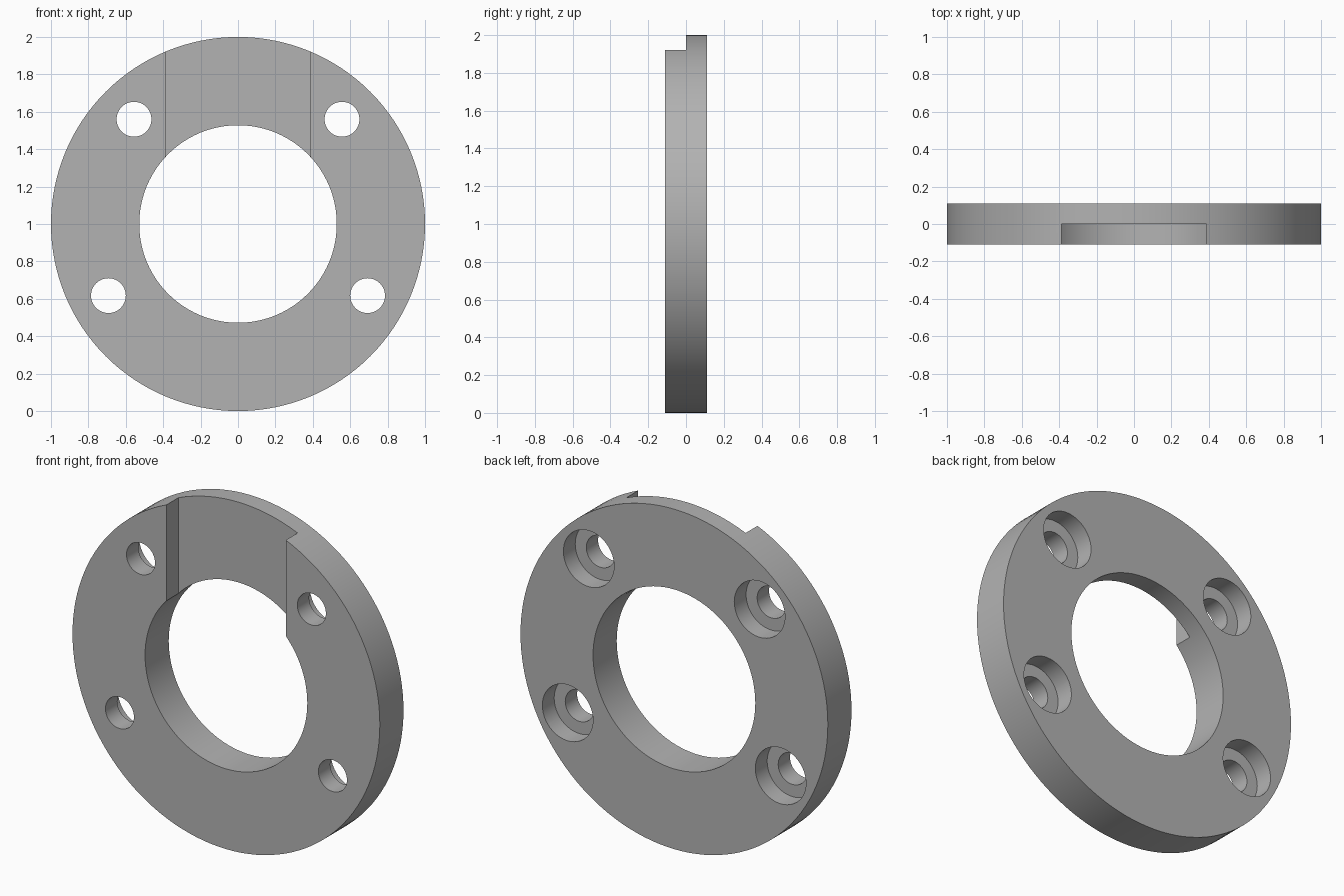
import bpy
import math

HALF = 0.11          # half of the plate thickness
CENTRE_Z = 1.0

cube = bpy.data.objects.get("Cube")
if cube:
    bpy.data.objects.remove(cube, do_unlink=True)

grey = bpy.data.materials.new("machined_grey")
grey.use_nodes = True
colour = (0.45, 0.45, 0.45, 1.0)
grey.diffuse_color = colour
grey.node_tree.nodes["Principled BSDF"].inputs["Base Color"].default_value = colour


def disc(name, radius, x, z, y0, y1, sides):
    """Cylinder running along y from y0 to y1."""
    bpy.ops.mesh.primitive_cylinder_add(
        vertices=sides, radius=radius, depth=y1 - y0,
        location=(x, (y0 + y1) / 2, z), rotation=(math.pi / 2, 0, 0))
    obj = bpy.context.object
    obj.name = name
    bpy.ops.object.transform_apply(location=True, rotation=True, scale=True)
    obj.data.materials.append(grey)
    return obj


def cut(target, cutter):
    """Subtract the cutter and discard it."""
    cutter.hide_render = True
    bpy.ops.object.select_all(action="DESELECT")
    target.select_set(True)
    bpy.context.view_layer.objects.active = target
    mod = target.modifiers.new("cut", "BOOLEAN")
    mod.operation = "DIFFERENCE"
    mod.solver = "EXACT"
    mod.object = cutter
    bpy.ops.object.modifier_apply(modifier=mod.name)
    bpy.data.objects.remove(cutter, do_unlink=True)


# Round plate with a central bore
flange = disc("flange_ring", 1.0, 0, CENTRE_Z, -HALF, HALF, 128)
cut(flange, disc("bore_cutter", 0.528, 0, CENTRE_Z, -0.3, 0.3, 96))

# Half-depth slot in the front, from the bore to the top rim
bpy.ops.mesh.primitive_cube_add(size=1, location=(0, -0.2, 1.65))
slot = bpy.context.object
slot.name = "slot_cutter"
slot.scale = (0.776, 0.4, 1.1)
bpy.ops.object.transform_apply(location=True, rotation=True, scale=True)
slot.data.materials.append(grey)
cut(flange, slot)

# Mirrored screw holes, counterbored from the back
for x, z in ((0.556, 1.56), (0.693, 0.617)):
    for side in (-1, 1):
        cut(flange, disc("hole_cutter", 0.093, side * x, z, -0.3, 0.3, 48))
        cut(flange, disc("counterbore_cutter", 0.165, side * x, z, 0.0, 0.3, 48))

# Smooth curved walls, crisp edges
bpy.ops.object.select_all(action="DESELECT")
flange.select_set(True)
bpy.context.view_layer.objects.active = flange
bpy.ops.object.shade_smooth_by_angle(angle=math.radians(30))
